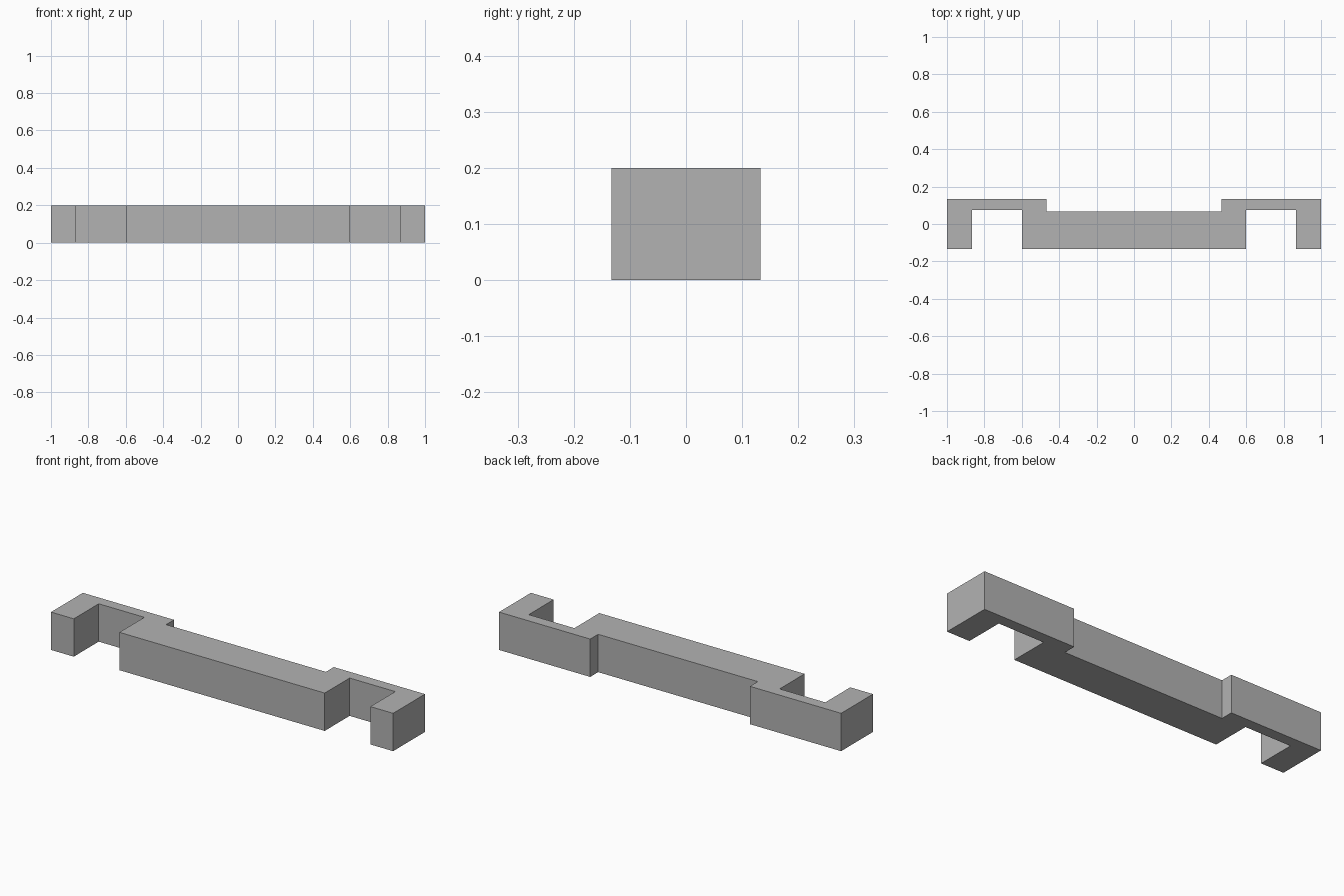
import bpy
import bmesh

cube = bpy.data.objects.get("Cube")
if cube:
    bpy.data.objects.remove(cube, do_unlink=True)

HEIGHT = 0.2

# Plain grey material
grey = bpy.data.materials.new("plain grey")
grey.use_nodes = True
colour = (0.45, 0.45, 0.45, 1.0)
grey.diffuse_color = colour
grey.node_tree.nodes["Principled BSDF"].inputs["Base Color"].default_value = colour

# Right half of the plan outline, from front centre around to back centre
half = [
    (0.6, -0.133), (0.6, 0.075),        # thick middle bar
    (0.867, 0.075), (0.867, -0.133),    # notch and hooked end
    (1.0, -0.133), (1.0, 0.133),
    (0.467, 0.133), (0.467, 0.067),     # step in the back
]
outline = half + [(-x, y) for x, y in reversed(half)]

# Extrude the outline into a solid bar
bm = bmesh.new()
base = bm.faces.new([bm.verts.new((x, y, 0)) for x, y in outline])
top = bmesh.ops.extrude_face_region(bm, geom=[base], use_keep_orig=True)
moved = [v for v in top["geom"] if isinstance(v, bmesh.types.BMVert)]
bmesh.ops.translate(bm, vec=(0, 0, HEIGHT), verts=moved)
bmesh.ops.recalc_face_normals(bm, faces=bm.faces[:])

mesh = bpy.data.meshes.new("hooked_bar")
bm.to_mesh(mesh)
bm.free()
mesh.materials.append(grey)
bar = bpy.data.objects.new("hooked_bar", mesh)
bpy.context.collection.objects.link(bar)
